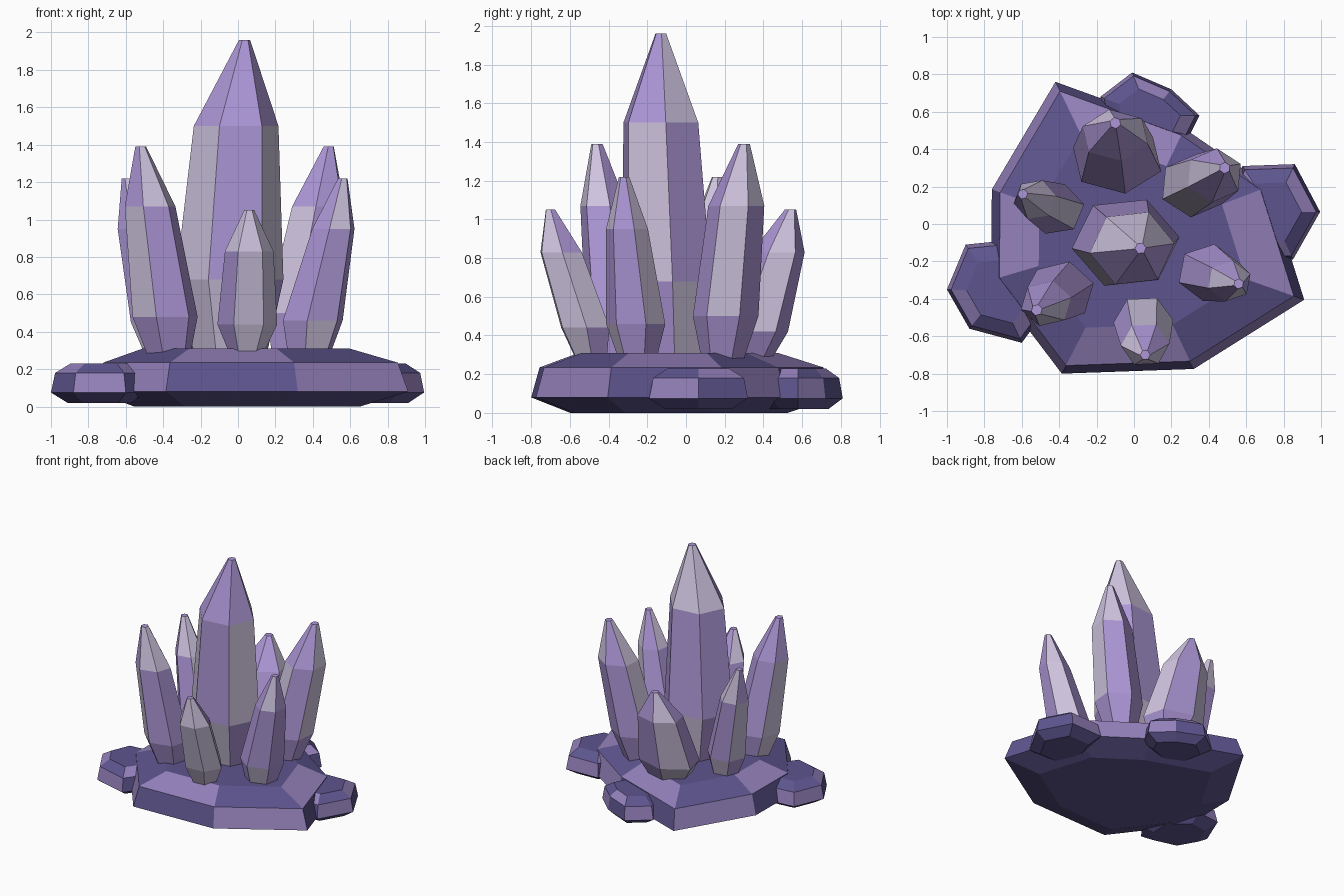
import bpy, bmesh, random
from math import cos, sin, radians

random.seed(4)


def material(name, rgb):
    m = bpy.data.materials.new(name)
    m.diffuse_color = (*rgb, 1)
    return m


INDIGO = material("indigo", (0.11, 0.09, 0.27))
PURPLE = material("purple", (0.30, 0.22, 0.50))
LAVENDER = material("lavender", (0.42, 0.31, 0.68))
PALE = material("pale", (0.62, 0.55, 0.74))


def loft(name, rings, mats, pick):
    """Skin a stack of equal-sized rings into a closed faceted solid."""
    bm = bmesh.new()
    vs = [[bm.verts.new(p) for p in r] for r in rings]
    n = len(rings[0])
    for i in range(len(vs) - 1):
        for j in range(n):
            k = (j + 1) % n
            f = bm.faces.new((vs[i][j], vs[i][k], vs[i + 1][k], vs[i + 1][j]))
            f.material_index = pick(i, j)
    bm.faces.new(vs[0][::-1])
    bm.faces.new(vs[-1])
    bmesh.ops.recalc_face_normals(bm, faces=bm.faces)
    me = bpy.data.meshes.new(name)
    bm.to_mesh(me)
    bm.free()
    for m in mats:
        me.materials.append(m)
    ob = bpy.data.objects.new(name, me)
    bpy.context.collection.objects.link(ob)


def rock(name, outline, levels, pick):
    """Rock slab: an outline scaled about its middle at each (z, scale)."""
    cx = sum(p[0] for p in outline) / len(outline)
    cy = sum(p[1] for p in outline) / len(outline)
    rings = [[(cx + (x - cx) * s, cy + (y - cy) * s, z) for x, y in outline]
             for z, s in levels]
    loft(name, rings, (INDIGO, PURPLE), pick)


def crystal(name, sections, phase):
    """Six-sided crystal from (x, y, z, rx, ry) sections."""
    rings = []
    for x, y, z, rx, ry in sections:
        angs = [radians(phase + 60 * i) for i in range(6)]
        rings.append([(x + rx * cos(a), y + ry * sin(a), z) for a in angs])
    loft(name, rings, (LAVENDER, PALE),
         lambda i, j: int(random.random() < 0.35))


# main base slab
main = [(-0.42, 0.76), (-0.76, 0.185), (-0.765, -0.30), (-0.386, -0.80),
        (0.32, -0.775), (0.91, -0.405), (0.72, 0.2), (0.27, 0.51)]
rock("base_rock", main, [(0.0, 0.72), (0.08, 1.0), (0.235, 0.94), (0.31, 0.66)],
     lambda i, j: int((i == 1 and j in (0, 2, 4, 6)) or (i == 2 and j in (1, 3, 5, 7))))

# smaller rocks around the edge
lobes = {
    "left_rock": [(-0.90, -0.11), (-0.70, -0.09), (-0.49, -0.28), (-0.50, -0.50),
                  (-0.60, -0.635), (-0.88, -0.56), (-1.0, -0.35)],
    "right_rock": [(0.58, 0.31), (0.50, 0.06), (0.63, -0.19), (0.85, -0.19),
                   (0.995, 0.065), (0.86, 0.32)],
    "back_rock": [(-0.18, 0.68), (-0.14, 0.46), (0.08, 0.36), (0.28, 0.44),
                  (0.35, 0.58), (0.20, 0.72), (-0.01, 0.81)],
}
for k, (name, pts) in enumerate(lobes.items()):
    rock(name, pts, [(0.02, 0.68), (0.075, 1.0), (0.18, 0.92), (0.23, 0.62)],
         lambda i, j, k=k: int(i > 0 and (i + j + k) % 2))

# crystals: foot, widest ring, shoulder, blunt tip
crystal("centre_crystal", [(-0.04, -0.08, 0.30, 0.2, 0.17), (-0.045, -0.1, 0.68, 0.29, 0.25),
                           (-0.01, -0.13, 1.50, 0.228, 0.21), (0.035, -0.13, 1.96, 0.03, 0.03)], 7)
crystal("back_crystal", [(-0.07, 0.31, 0.27, 0.16, 0.13), (-0.09, 0.345, 0.42, 0.25, 0.185),
                         (-0.10, 0.475, 0.83, 0.185, 0.14), (-0.10, 0.54, 1.05, 0.03, 0.03)], 40)
crystal("back_right_crystal", [(0.29, 0.19, 0.28, 0.12, 0.11), (0.32, 0.205, 0.50, 0.185, 0.17),
                               (0.43, 0.26, 1.07, 0.155, 0.145), (0.485, 0.30, 1.39, 0.03, 0.03)], 25)
crystal("back_left_crystal", [(-0.40, 0.07, 0.28, 0.1, 0.09), (-0.42, 0.08, 0.45, 0.155, 0.14),
                              (-0.53, 0.13, 0.95, 0.115, 0.11), (-0.595, 0.16, 1.22, 0.027, 0.027)], 10)
crystal("front_left_crystal", [(-0.37, -0.34, 0.28, 0.12, 0.11), (-0.39, -0.36, 0.48, 0.18, 0.165),
                               (-0.47, -0.425, 1.07, 0.14, 0.125), (-0.52, -0.46, 1.39, 0.03, 0.03)], 15)
crystal("front_crystal", [(0.045, -0.49, 0.28, 0.09, 0.09), (0.05, -0.52, 0.44, 0.16, 0.14),
                          (0.06, -0.645, 0.83, 0.13, 0.12), (0.06, -0.70, 1.05, 0.027, 0.027)], 3)
crystal("front_right_crystal", [(0.38, -0.25, 0.28, 0.12, 0.1), (0.40, -0.26, 0.46, 0.17, 0.155),
                                (0.51, -0.305, 0.95, 0.12, 0.11), (0.56, -0.32, 1.22, 0.027, 0.027)], 20)
